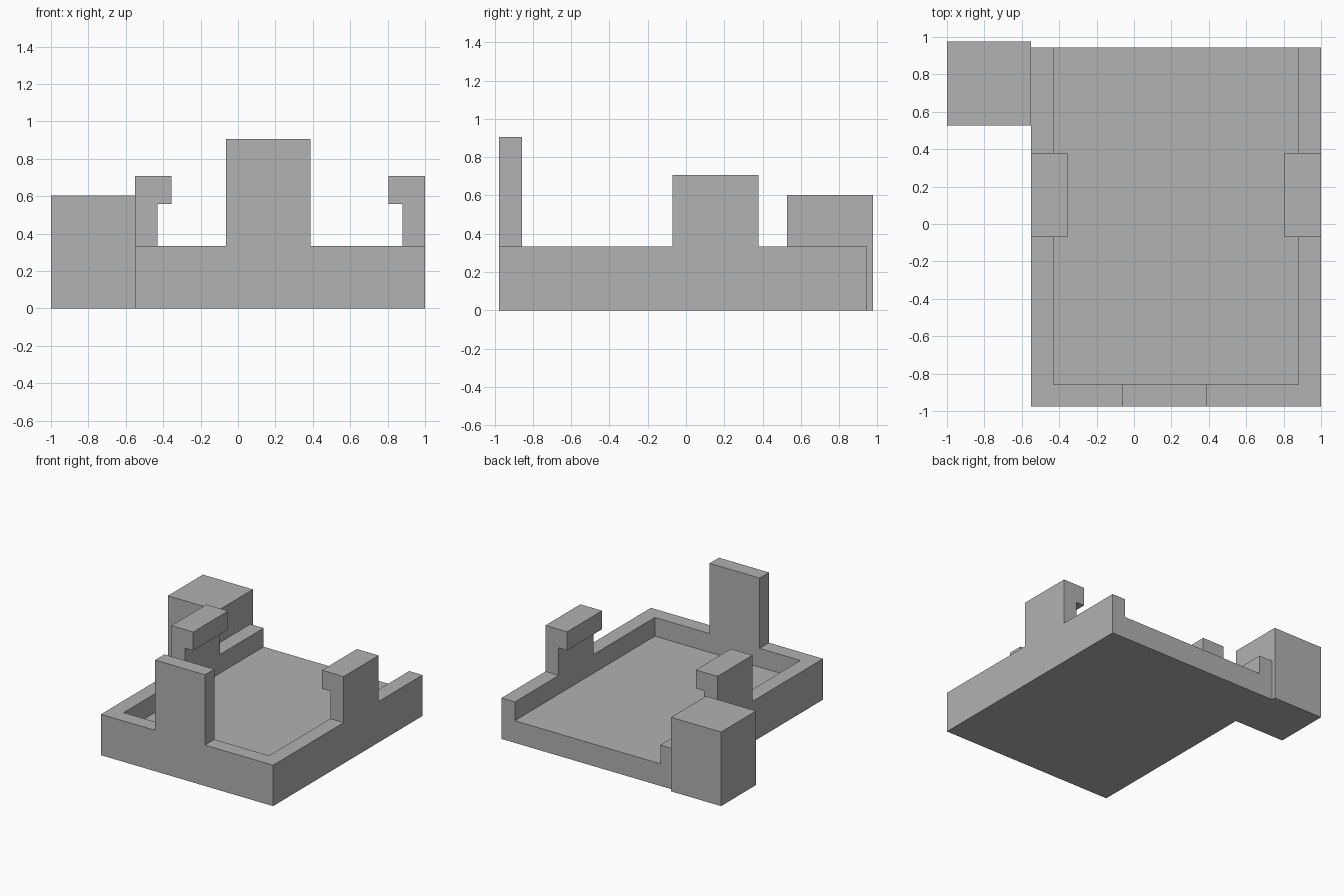
import bpy, bmesh
from mathutils import Vector

if "Cube" in bpy.data.objects:
    bpy.data.objects.remove(bpy.data.objects["Cube"], do_unlink=True)

grey = bpy.data.materials.new("plain grey")
grey.use_nodes = True
colour = (0.445, 0.445, 0.445, 1)
grey.diffuse_color = colour
grey.node_tree.nodes["Principled BSDF"].inputs["Base Color"].default_value = colour

# Main dimensions
LEFT, RIGHT = 1.0, -0.55
FRONT, BACK = -0.977, 0.945
WALL = 0.12
FLOOR, RIM = 0.18, 0.333


def prism(name, profile, offset):
    """Extrude a closed 3D profile along an offset."""
    bm = bmesh.new()
    face = bm.faces.new([bm.verts.new(p) for p in profile])
    out = bmesh.ops.extrude_face_region(bm, geom=[face], use_keep_orig=True)
    moved = [v for v in out["geom"] if isinstance(v, bmesh.types.BMVert)]
    bmesh.ops.translate(bm, verts=moved, vec=Vector(offset))
    bmesh.ops.recalc_face_normals(bm, faces=bm.faces)
    mesh = bpy.data.meshes.new(name)
    bm.to_mesh(mesh)
    bm.free()
    mesh.materials.append(grey)
    obj = bpy.data.objects.new(name, mesh)
    bpy.context.collection.objects.link(obj)
    return obj


def box(name, x0, x1, y0, y1, z0, z1):
    base = [(x0, y0, z0), (x1, y0, z0), (x1, y1, z0), (x0, y1, z0)]
    return prism(name, base, (0, 0, z1 - z0))


def combine(target, others, operation):
    """Apply booleans, then merge the flat faces left behind."""
    for other in others:
        mod = target.modifiers.new(operation.title(), "BOOLEAN")
        mod.operation = operation
        mod.solver = "EXACT"
        mod.object = other
    bpy.context.view_layer.update()
    graph = bpy.context.evaluated_depsgraph_get()
    mesh = bpy.data.meshes.new_from_object(target.evaluated_get(graph))
    target.modifiers.clear()
    target.data = mesh
    bm = bmesh.new()
    bm.from_mesh(mesh)
    bmesh.ops.remove_doubles(bm, verts=bm.verts, dist=0.0001)
    bmesh.ops.dissolve_limit(bm, angle_limit=0.01, verts=bm.verts, edges=bm.edges)
    bm.to_mesh(mesh)
    bm.free()
    for other in others:
        bpy.data.objects.remove(other, do_unlink=True)


# Tray with a recess open at the back
tray = box("tray", RIGHT, LEFT, FRONT, BACK, 0, RIM)
recess = box("recess", RIGHT + WALL, LEFT - WALL, FRONT + WALL, BACK + 0.1, FLOOR, 1)
combine(tray, [recess], "DIFFERENCE")

# Tall front tab and a hooked clip on each side wall
parts = [box("front_tab", -0.063, 0.387, FRONT, FRONT + WALL, 0.25, 0.905)]
for name, edge, inward in (("right_clip", RIGHT, 1), ("left_clip", LEFT, -1)):
    hook = [(0, 0.25), (WALL, 0.25), (WALL, 0.557), (0.195, 0.557),
            (0.195, 0.708), (0, 0.708)]
    profile = [(edge + inward * d, -0.07, z) for d, z in hook]
    parts.append(prism(name, profile, (0, 0.45, 0)))
combine(tray, parts, "UNION")

# Solid block beside the back right corner
box("side_block", -1, RIGHT, 0.527, 0.977, 0, 0.603)
